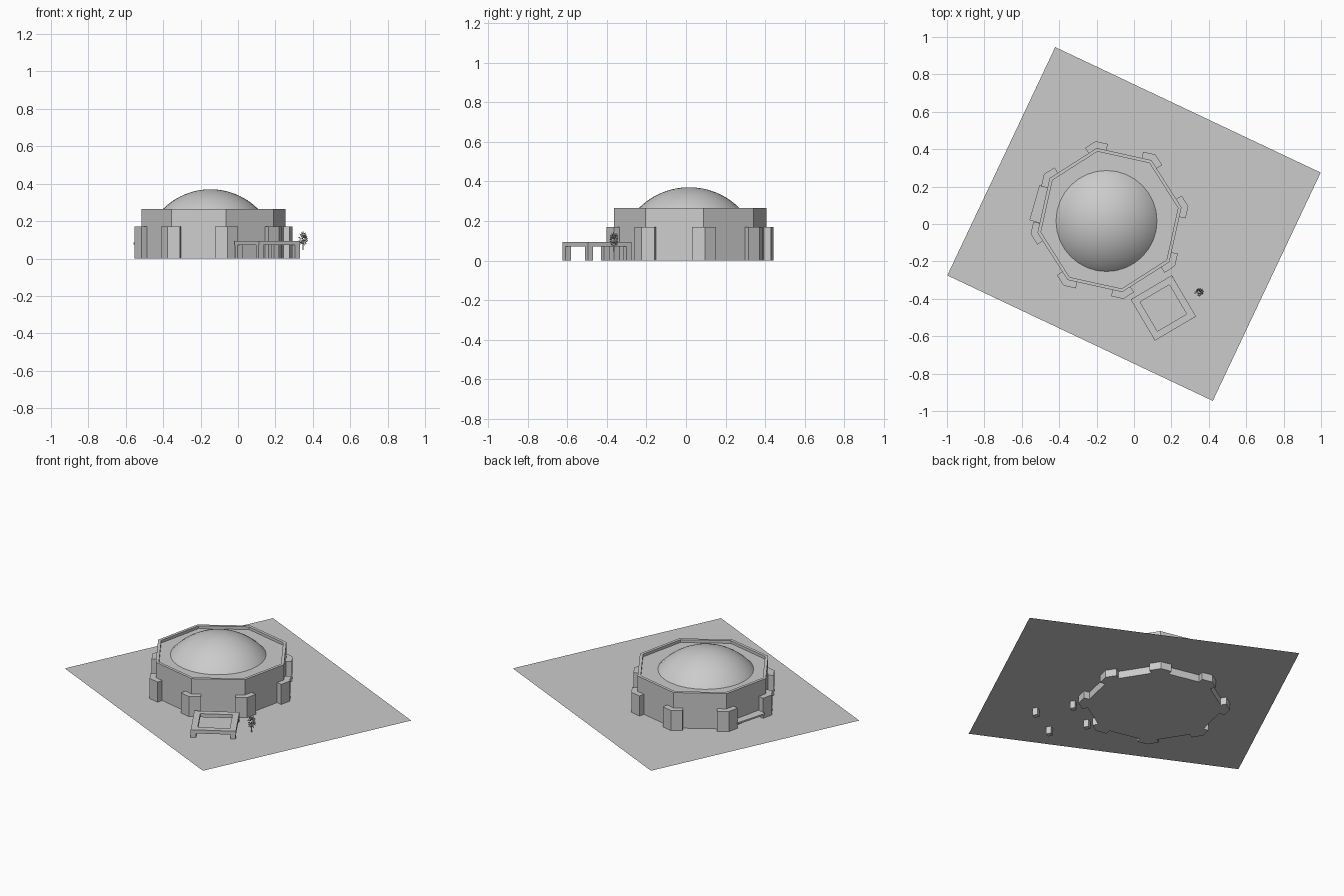
import bpy, bmesh, math, random
from math import radians, cos, sin
from mathutils import Vector, Matrix

if "Cube" in bpy.data.objects:
    bpy.data.objects.remove(bpy.data.objects["Cube"], do_unlink=True)

grey = bpy.data.materials.new("plain grey")
grey.use_nodes = True
colour = (0.6, 0.6, 0.6, 1)
grey.diffuse_color = colour
grey.node_tree.nodes["Principled BSDF"].inputs["Base Color"].default_value = colour

HALL = Vector((-0.131, 0.021, 0))
GROUND, ROOF, PARAPET = 0.045, 0.248, 0.265
WALL_R, BUTTRESS_R = 0.391, 0.428


def finish(name, bm, loc=(0, 0, 0), turn=0):
    bmesh.ops.recalc_face_normals(bm, faces=bm.faces[:])
    mesh = bpy.data.meshes.new(name)
    bm.to_mesh(mesh)
    bm.free()
    mesh.materials.append(grey)
    ob = bpy.data.objects.new(name, mesh)
    ob.location = loc
    ob.rotation_euler.z = radians(turn)
    bpy.context.collection.objects.link(ob)
    return ob


def prism(points, z0, z1):
    """Extrude a flat outline upward; return the mesh and its top face."""
    bm = bmesh.new()
    low = bm.faces.new([bm.verts.new((x, y, z0)) for x, y in points])
    out = bmesh.ops.extrude_face_region(bm, geom=[low], use_keep_orig=True)["geom"]
    top = [g for g in out if isinstance(g, bmesh.types.BMFace)][0]
    bmesh.ops.translate(bm, verts=top.verts[:], vec=(0, 0, z1 - z0))
    bmesh.ops.recalc_face_normals(bm, faces=bm.faces[:])
    return bm, top


def box(name, size, loc, turn=0):
    bm = bmesh.new()
    bmesh.ops.create_cube(bm, size=1)
    bmesh.ops.scale(bm, vec=size, verts=bm.verts[:])
    return finish(name, bm, loc, turn)


def polar(r, degrees):
    return Vector((r * cos(radians(degrees)), r * sin(radians(degrees))))


# Ground sheet
bm = bmesh.new()
bmesh.ops.create_grid(bm, x_segments=1, y_segments=1, size=1)
bmesh.ops.scale(bm, vec=(0.785, 0.675, 1), verts=bm.verts[:])
finish("ground_sheet", bm, (0, 0, GROUND), -25.3)

# Octagonal hall with sunken roof behind a parapet
bm, top = prism([polar(WALL_R, 45 * i) for i in range(8)], 0, PARAPET)
bmesh.ops.inset_region(bm, faces=[top], thickness=0.019)
rim = bmesh.ops.extrude_face_region(bm, geom=[top])["geom"]
bmesh.ops.translate(bm, verts=[g for g in rim if isinstance(g, bmesh.types.BMVert)],
                    vec=(0, 0, ROOF - PARAPET))
if top.is_valid:
    bmesh.ops.delete(bm, geom=[top], context="FACES_ONLY")
finish("octagonal_hall", bm, HALL, 10)

# Corner buttresses folded around each vertex
DEPTH, ARM = 0.045, 0.067
corner = polar(BUTTRESS_R, 0)
inner = polar(BUTTRESS_R - DEPTH / cos(radians(22.5)), 0)
end_a = corner + polar(ARM, 112.5)
end_b = corner + polar(ARM, -112.5)
outline = [inner, end_b - polar(DEPTH, -22.5), end_b, corner,
           end_a, end_a - polar(DEPTH, 22.5)]
for i in range(8):
    bm, top = prism(outline, 0, 0.17)
    finish(f"buttress_{i + 1}", bm, HALL, 10 + 45 * i)

# Shallow dome: the cap of a larger sphere
bm = bmesh.new()
bmesh.ops.create_uvsphere(bm, u_segments=32, v_segments=48, radius=0.36)
bmesh.ops.bisect_plane(bm, geom=bm.verts[:] + bm.edges[:] + bm.faces[:],
                       plane_co=(0, 0, ROOF - 0.012), plane_no=(0, 0, 1), clear_inner=True)
for f in bm.faces:
    f.smooth = True
finish("dome", bm, (-0.147, 0.016, 0.01))

# Low ledge between two buttresses
box("side_ledge", (0.196, 0.06, 0.01), (-0.503, 0.107, 0.08), 74)

# Terrace table: square slab with a square opening, on four posts
TABLE = Vector((0.157, -0.449, 0))
bm, top = prism([polar(0.255 / math.sqrt(2), 45 + 90 * i) for i in range(4)], 0.072, 0.094)
caps = [f for f in bm.faces if abs(f.normal.z) > 0.9]
for f in caps:
    bmesh.ops.inset_region(bm, faces=[f], thickness=0.052)
loops = [f.edges[:] for f in caps]
bmesh.ops.delete(bm, geom=caps, context="FACES_ONLY")
bmesh.ops.bridge_loops(bm, edges=loops[0] + loops[1])
finish("terrace_slab", bm, TABLE, 30.5)
for i in range(4):
    spot = polar(0.112 * math.sqrt(2), 75 + 90 * i)
    box(f"terrace_post_{i + 1}", (0.03, 0.03, 0.074),
        TABLE + Vector((spot.x, spot.y, 0.037)), 30)

# Small shrub: a stem and a crown of pointed leaves
SHRUB = Vector((0.348, -0.364, GROUND))
bm = bmesh.new()
bmesh.ops.create_cone(bm, cap_ends=True, segments=6, radius1=0.004, radius2=0.003, depth=0.06,
                      matrix=Matrix.Translation((0, 0, 0.03)))
finish("shrub_stem", bm, SHRUB)
random.seed(4)
bm = bmesh.new()
for i in range(90):
    d = Vector([random.gauss(0, 1) for _ in range(3)]).normalized()
    side = d.orthogonal().normalized() * 0.004
    side.rotate(Matrix.Rotation(random.uniform(0, math.pi), 3, d))
    shell = Vector((d.x * 0.028, d.y * 0.024, d.z * 0.04))
    leaf = [shell * 0.35, shell * 0.7 + side, shell, shell * 0.7 - side]
    bm.faces.new([bm.verts.new(p + Vector((0, 0, 0.06))) for p in leaf])
finish("shrub_leaves", bm, SHRUB)
